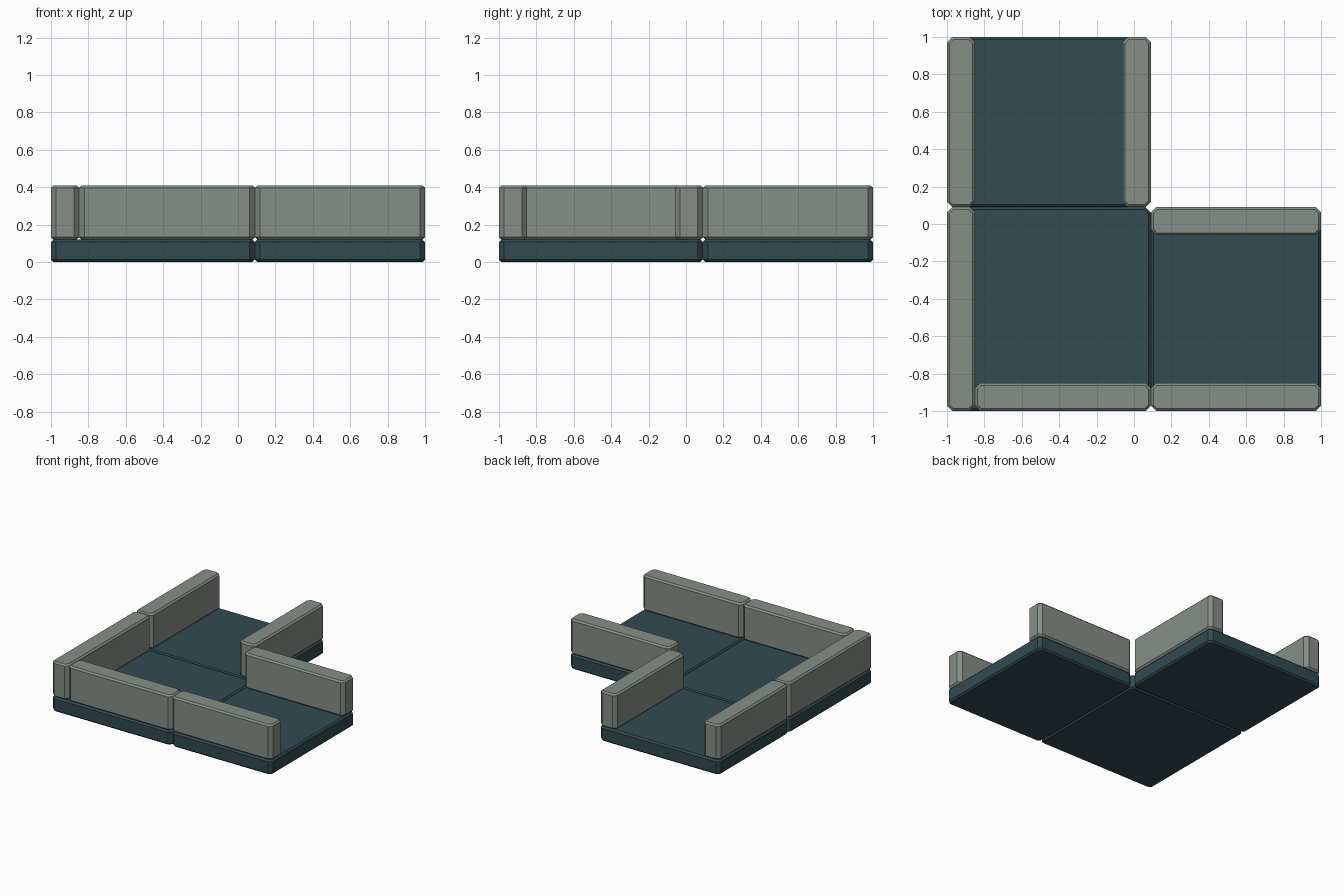
import bpy, bmesh

if "Cube" in bpy.data.objects:
    bpy.data.objects.remove(bpy.data.objects["Cube"])


def material(name, rgb):
    mat = bpy.data.materials.new(name)
    mat.diffuse_color = (*rgb, 1)
    mat.use_nodes = True
    mat.node_tree.nodes["Principled BSDF"].inputs["Base Color"].default_value = mat.diffuse_color
    return mat


slab_mat = material("dark_teal", (0.032, 0.069, 0.082))
wall_mat = material("warm_grey", (0.24, 0.27, 0.24))


def chamfered_box(name, xr, yr, zr, mat, corner=0.028, rim=0.013):
    """Box with wide chamfers on upright edges and narrow ones on the rims."""
    bm = bmesh.new()
    bmesh.ops.create_cube(bm, size=1)
    for v in bm.verts:
        v.co = [r[0] if c < 0 else r[1] for c, r in zip(v.co, (xr, yr, zr))]
    upright = [e for e in bm.edges if abs(e.verts[0].co.z - e.verts[1].co.z) > 0.01]
    bmesh.ops.bevel(bm, geom=upright, offset=corner, segments=1, affect='EDGES')
    rims = [e for e in bm.edges if abs(e.verts[0].co.z - e.verts[1].co.z) < 1e-4]
    bmesh.ops.bevel(bm, geom=rims, offset=rim, segments=1, affect='EDGES')
    bmesh.ops.recalc_face_normals(bm, faces=bm.faces)
    mesh = bpy.data.meshes.new(name)
    bm.to_mesh(mesh)
    bm.free()
    mesh.materials.append(mat)
    obj = bpy.data.objects.new(name, mesh)
    bpy.context.collection.objects.link(obj)


split = 0.09      # line where the floor modules meet
thick = 0.15      # wall thickness
floor_z = (0, 0.12)
wall_z = (0.12, 0.41)
near, far = (-1, split), (split, 1)
outer = (-1, -1 + thick)
inner = (split - thick, split)

# Three floor slabs forming an L
chamfered_box("corner_floor", near, near, floor_z, slab_mat)
chamfered_box("right_floor", far, near, floor_z, slab_mat)
chamfered_box("back_floor", near, far, floor_z, slab_mat)

# Walls along the outside of the L
chamfered_box("corner_left_wall", outer, near, wall_z, wall_mat)
chamfered_box("corner_front_wall", (-1 + thick, split), outer, wall_z, wall_mat)
chamfered_box("right_front_wall", far, outer, wall_z, wall_mat)
chamfered_box("back_left_wall", outer, far, wall_z, wall_mat)

# Walls along the inside of the L
chamfered_box("right_inner_wall", far, inner, wall_z, wall_mat)
chamfered_box("back_inner_wall", inner, far, wall_z, wall_mat)
